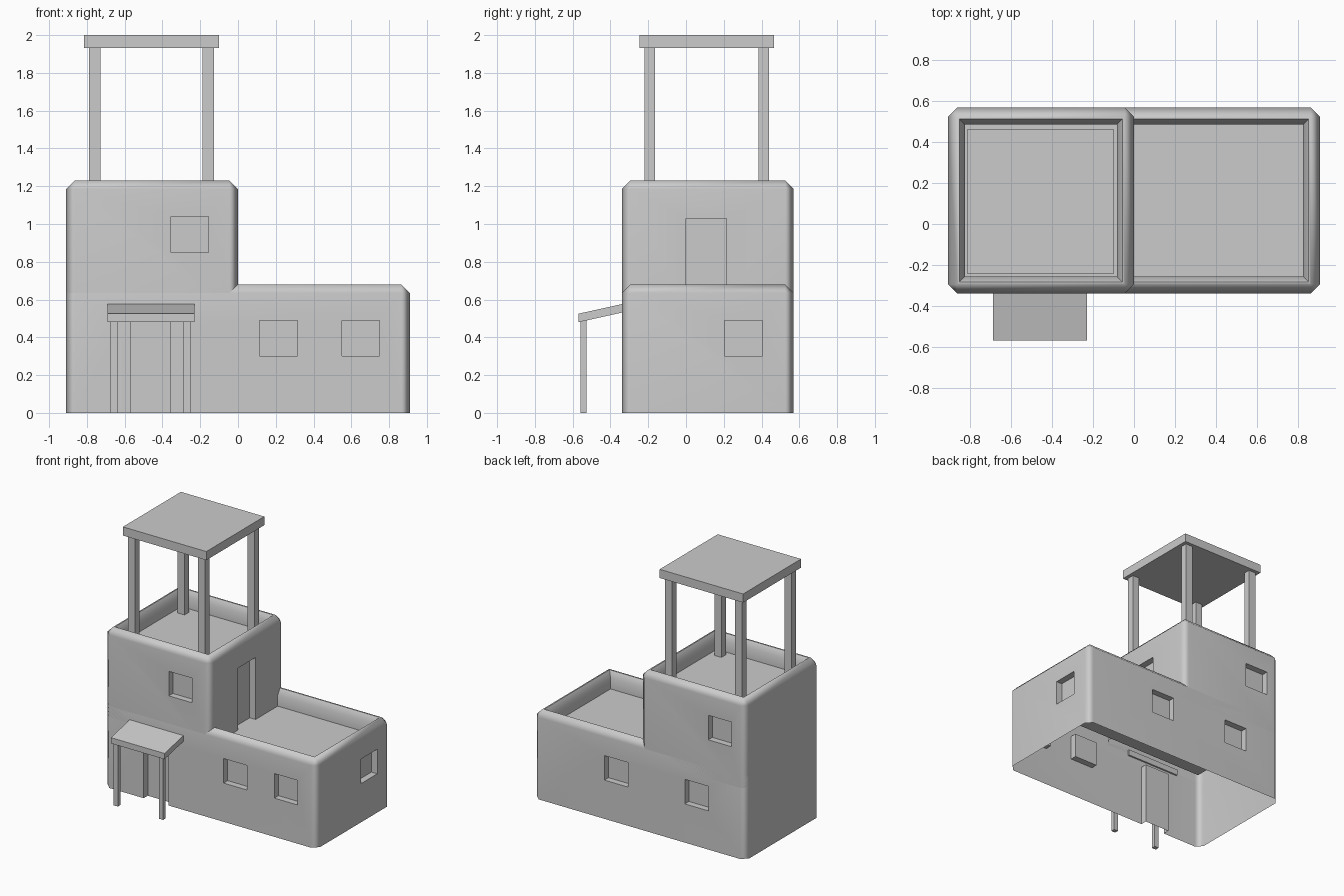
import bpy, bmesh
from mathutils import Vector

if "Cube" in bpy.data.objects:
    bpy.data.objects.remove(bpy.data.objects["Cube"])

B = 0.045          # chamfer on wall edges
Y0, Y1 = -0.34, 0.57


def box(name, lo, hi):
    bm = bmesh.new()
    bmesh.ops.create_cube(bm, size=1)
    lo, hi = Vector(lo), Vector(hi)
    for v in bm.verts:
        v.co = (lo + hi) / 2 + Vector(a * b for a, b in zip(v.co, hi - lo))
    return finish(bm, name)


def finish(bm, name):
    bmesh.ops.recalc_face_normals(bm, faces=bm.faces)
    me = bpy.data.meshes.new(name)
    bm.to_mesh(me)
    bm.free()
    ob = bpy.data.objects.new(name, me)
    bpy.context.collection.objects.link(ob)
    return ob


def storey(name, x0, x1, z0, cutters):
    """Chamfered block with a parapet roof, recesses cut in, open underneath."""
    z1 = z0 + 0.68
    bm = bmesh.new()
    bmesh.ops.create_cube(bm, size=1)
    for v in bm.verts:
        v.co = ((x0 + x1) / 2 + v.co.x * (x1 - x0),
                (Y0 + Y1) / 2 + v.co.y * (Y1 - Y0), z1 if v.co.z > 0 else z0)
    edges = [e for e in bm.edges if max(v.co.z for v in e.verts) > z0 + 0.1]
    bmesh.ops.bevel(bm, geom=edges, offset=B, segments=1, affect='EDGES')
    bm.normal_update()
    top = max(bm.faces, key=lambda f: f.calc_center_median().z)
    # parapet rim, inner chamfer, then roof floor
    for inset, z in ((0.015, z1), (0.04, z1 - B)):
        bmesh.ops.inset_region(bm, faces=[top], thickness=inset)
        for v in top.verts:
            v.co.z = z
    ext = bmesh.ops.extrude_discrete_faces(bm, faces=[top])
    for v in ext['faces'][0].verts:
        v.co.z = z0 + 0.55
    ob = finish(bm, name)
    for c in cutters:
        m = ob.modifiers.new("recess", 'BOOLEAN')
        m.operation, m.solver, m.object = 'DIFFERENCE', 'EXACT', c
    dg = bpy.context.evaluated_depsgraph_get()
    me = bpy.data.meshes.new_from_object(ob.evaluated_get(dg))
    ob.modifiers.clear()
    ob.data = me
    for c in cutters:
        bpy.data.objects.remove(c)
    # remove underside
    bm = bmesh.new()
    bm.from_mesh(me)
    under = [f for f in bm.faces if all(abs(v.co.z - z0) < 1e-4 for v in f.verts)]
    bmesh.ops.delete(bm, geom=under, context='FACES')
    bm.to_mesh(me)
    bm.free()
    bpy.ops.object.select_all(action='DESELECT')
    ob.select_set(True)
    bpy.context.view_layer.objects.active = ob
    bpy.ops.object.shade_smooth_by_angle(angle=0.9)
    wn = ob.modifiers.new("weighted", 'WEIGHTED_NORMAL')
    wn.keep_sharp = True
    return ob


def cut(side, a, b, z0, z1, wall=0.0, d=0.05):
    """Recess cutter for a front, back or right wall."""
    if side == 'front':
        return box("cutter", (a, Y0 - d, z0), (b, Y0 + d, z1))
    if side == 'back':
        return box("cutter", (a, Y1 - d, z0), (b, Y1 + d, z1))
    return box("cutter", (wall - d, a, z0), (wall + d, b, z1))


# lower storey: windows and front door
lower = [cut('front', 0.115, 0.315, 0.30, 0.49), cut('front', 0.55, 0.75, 0.30, 0.49),
         cut('back', 0.10, 0.30, 0.30, 0.49), cut('back', -0.59, -0.39, 0.30, 0.49),
         cut('right', 0.205, 0.405, 0.30, 0.49, 0.91),
         cut('front', -0.57, -0.357, -0.1, 0.48)]
storey("lower_storey", -0.91, 0.91, 0, lower)

# upper storey: windows and roof door
upper = [cut('front', -0.355, -0.155, 0.85, 1.04), cut('back', -0.79, -0.59, 0.85, 1.04),
         cut('right', 0.0, 0.215, 0.45, 1.03)]
storey("upper_storey", -0.91, 0, 0.55, upper)

# rooftop canopy on four posts
box("canopy_roof", (-0.815, -0.245, 1.933), (-0.10, 0.465, 2.0))
for x in (-0.758, -0.158):
    for y in (-0.192, 0.412):
        box("canopy_post", (x - 0.03, y - 0.027, 1.09), (x + 0.03, y + 0.027, 1.935))

# sloped porch roof and its posts
porch = box("porch_roof", (-0.69, -0.57, 0.48), (-0.23, -0.33, 0.525))
for v in porch.data.vertices:
    if v.co.y > -0.4:
        v.co.z += 0.053
for x in (-0.657, -0.27):
    box("porch_post", (x - 0.018, -0.558, 0), (x + 0.018, -0.526, 0.492))
